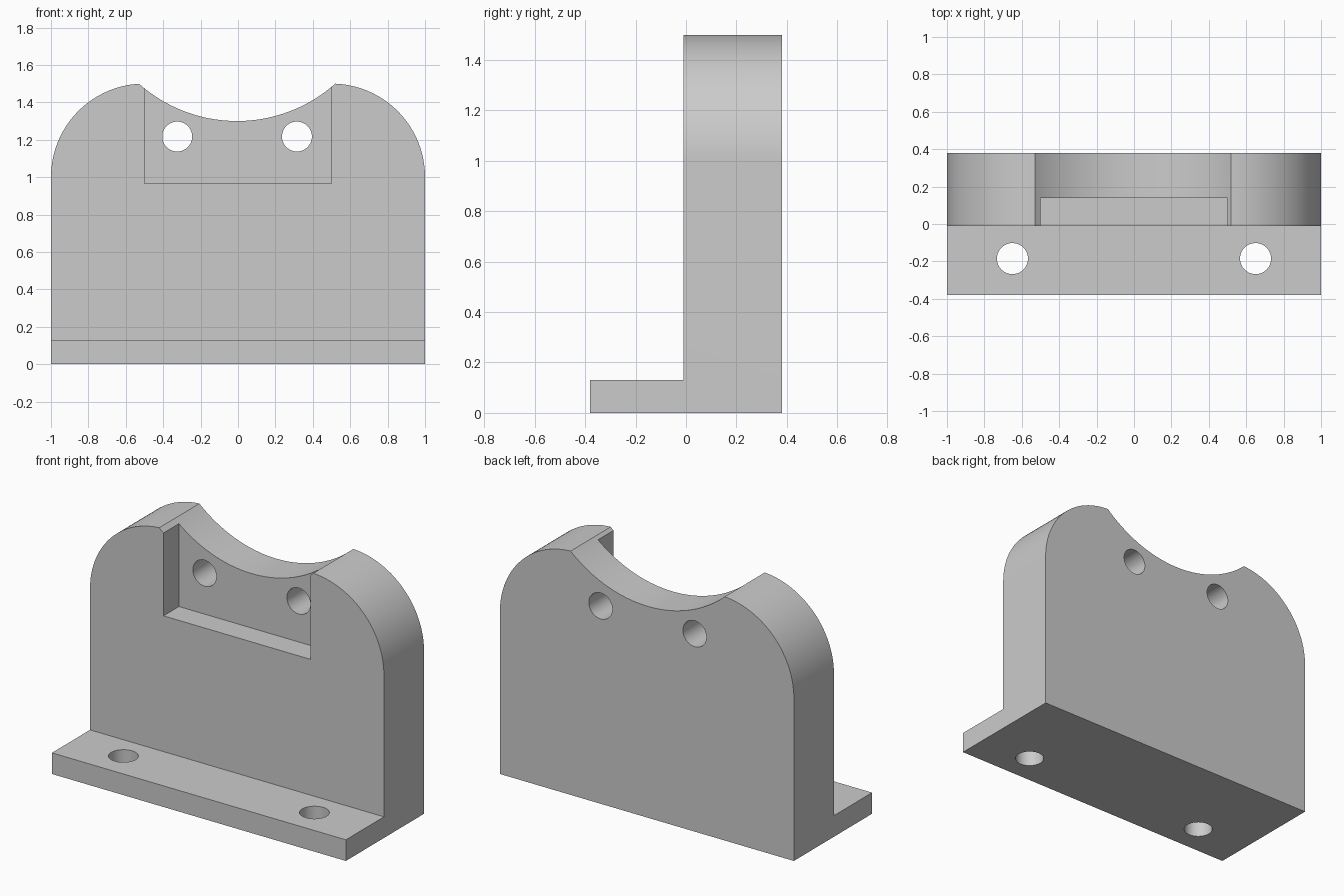
import bpy, bmesh, math
from mathutils import Matrix, Vector

default = bpy.data.objects.get("Cube")
if default:
    bpy.data.objects.remove(default, do_unlink=True)

HALF_W, HALF_D, HEIGHT = 1.0, 0.38, 1.5
WALL_FRONT, FOOT_TOP, SHOULDER = -0.01, 0.13, 0.5
OFFSET = -0.005  # the saddle and wall holes sit slightly off centre

grey = bpy.data.materials.new("grey")
grey.use_nodes = True
colour = (0.6, 0.6, 0.6, 1)
grey.diffuse_color = colour
grey.node_tree.nodes["Principled BSDF"].inputs["Base Color"].default_value = colour


def make_object(name, bm):
    bmesh.ops.recalc_face_normals(bm, faces=bm.faces)
    mesh = bpy.data.meshes.new(name)
    bm.to_mesh(mesh)
    bm.free()
    mesh.materials.append(grey)
    obj = bpy.data.objects.new(name, mesh)
    bpy.context.collection.objects.link(obj)
    return obj


def cylinder(name, centre, radius, depth, axis, segments=48):
    bm = bmesh.new()
    turn = Matrix.Rotation(math.pi / 2, 4, 'X') if axis == 'Y' else Matrix()
    bmesh.ops.create_cone(bm, cap_ends=True, segments=segments, radius1=radius,
                          radius2=radius, depth=depth,
                          matrix=Matrix.Translation(centre) @ turn)
    return make_object(name, bm)


def box(name, low, high):
    bm = bmesh.new()
    low, high = Vector(low), Vector(high)
    bmesh.ops.create_cube(bm, size=1, matrix=Matrix.Translation((low + high) / 2)
                          @ Matrix.Diagonal((*(high - low), 1)))
    return make_object(name, bm)


# Body: L-shaped side profile swept across the width
profile = [(-HALF_D, 0), (HALF_D, 0), (HALF_D, HEIGHT), (WALL_FRONT, HEIGHT),
           (WALL_FRONT, FOOT_TOP), (-HALF_D, FOOT_TOP)]
bm = bmesh.new()
face = bm.faces.new([bm.verts.new((-HALF_W, y, z)) for y, z in profile])
swept = bmesh.ops.extrude_face_region(bm, geom=[face])
bmesh.ops.translate(bm, vec=(2 * HALF_W, 0, 0),
                    verts=[v for v in swept["geom"] if isinstance(v, bmesh.types.BMVert)])

# Rounded shoulders on the two upper side edges
corners = [e for e in bm.edges if all(v.co.z > HEIGHT - 0.01 for v in e.verts)
           and abs(e.verts[0].co.x - e.verts[1].co.x) < 0.01]
bmesh.ops.bevel(bm, geom=corners, offset=SHOULDER, segments=32, profile=0.5,
                affect='EDGES')
bracket = make_object("bracket", bm)

# Cutters: saddle, front pocket, bolt holes in the wall and in the foot
saddle_r = 0.789
cutters = [
    cylinder("saddle_cutter", (OFFSET, 0, 1.3 + saddle_r), saddle_r, 2, 'Y', 160),
    box("pocket_cutter", (-0.5, -0.2, 0.965), (0.5, 0.14, 1.8)),
]
for side in (-1, 1):
    cutters.append(cylinder("wall_hole_cutter", (OFFSET + side * 0.32, 0, 1.217), 0.08, 2, 'Y'))
    cutters.append(cylinder("foot_hole_cutter", (side * 0.65, -0.185, 0.05), 0.083, 0.4, 'Z'))

bpy.ops.object.select_all(action='DESELECT')
bpy.context.view_layer.objects.active = bracket
bracket.select_set(True)
for cutter in cutters:
    cutter.hide_render = True
    cut = bracket.modifiers.new(cutter.name, 'BOOLEAN')
    cut.operation, cut.solver, cut.object = 'DIFFERENCE', 'EXACT', cutter
    bpy.ops.object.modifier_apply(modifier=cut.name)
    bpy.data.objects.remove(cutter, do_unlink=True)

# Smooth curved walls, sharp edges elsewhere
bpy.ops.object.shade_smooth_by_angle(angle=math.radians(20))
